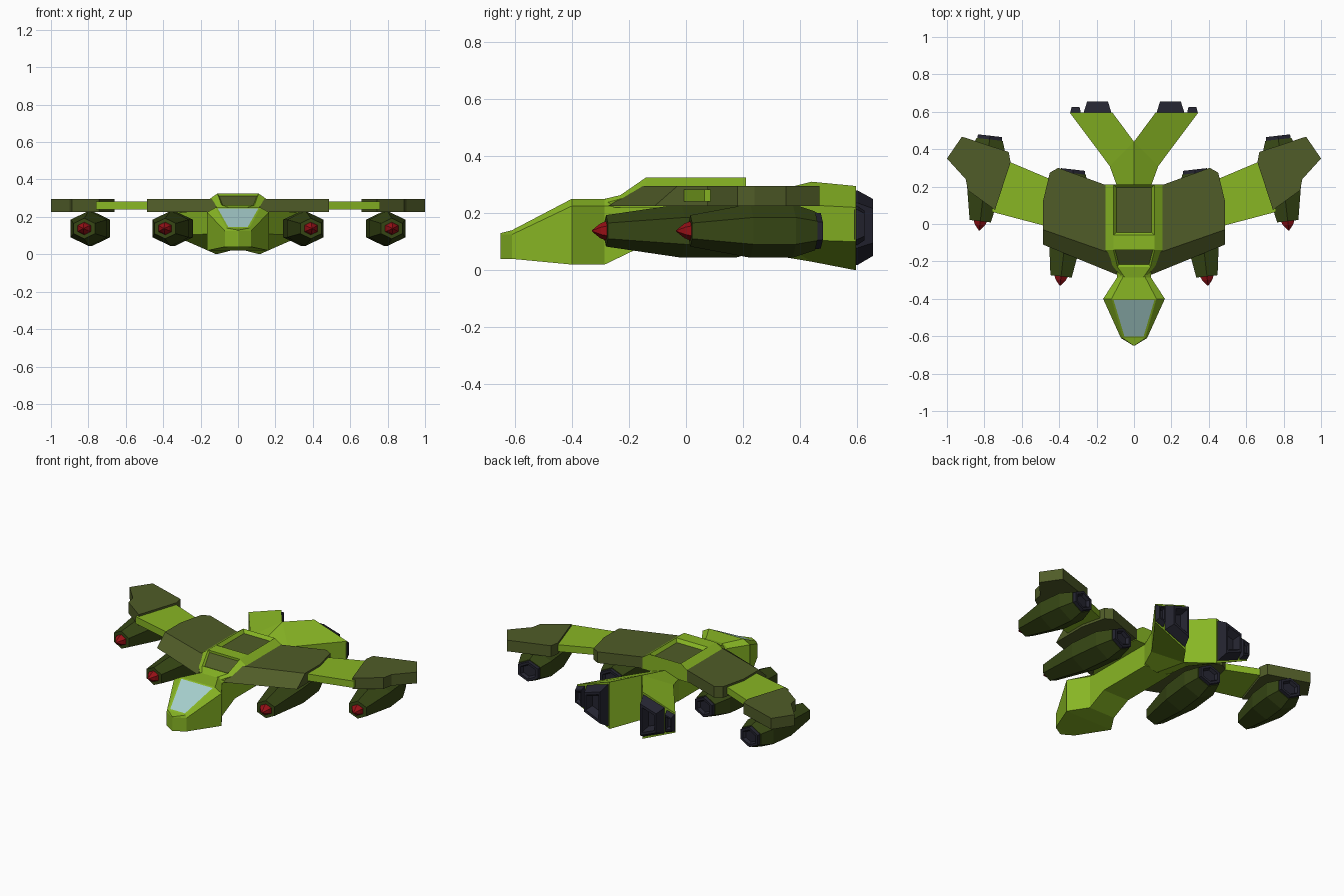
import bpy, bmesh, math
from mathutils import Vector, Matrix

cube = bpy.data.objects.get("Cube")
if cube:
    bpy.data.objects.remove(cube, do_unlink=True)


def srgb(r, g, b):
    lin = lambda c: c / 12.92 if c < 0.04045 else ((c + 0.055) / 1.055) ** 2.4
    return (*[lin(c / 255) for c in (r, g, b)], 1)


def material(name, rgb):
    mat = bpy.data.materials.new(name)
    mat.use_nodes = True
    mat.diffuse_color = srgb(*rgb)
    mat.node_tree.nodes["Principled BSDF"].inputs["Base Color"].default_value = srgb(*rgb)
    return mat


lime = material("lime green", (136, 182, 36))
olive = material("dark olive", (80, 92, 40))
forest = material("deep forest green", (54, 70, 20))
steel = material("dark blue steel", (36, 36, 48))
red = material("warning red", (150, 16, 22))
glass = material("pale blue glass", (166, 206, 204))


def loft(name, rings, mats, panels=(), mirror=False):
    """Skin a list of closed rings; panels = (centre y, inset, depth, material slot) on top faces."""
    bm = bmesh.new()
    rows = [[bm.verts.new(p) for p in ring] for ring in rings]
    n = len(rows[0])
    for a, b in zip(rows, rows[1:]):
        for i in range(n):
            j = (i + 1) % n
            bm.faces.new((a[i], a[j], b[j], b[i]))
    bm.faces.new(rows[0][::-1])
    bm.faces.new(rows[-1])
    bmesh.ops.recalc_face_normals(bm, faces=bm.faces)
    for y, thickness, depth, slot in panels:
        tops = [f for f in bm.faces if f.normal.z > 0.5 and abs(f.calc_center_median().x) < 0.001]
        face = min(tops, key=lambda f: abs(f.calc_center_median().y - y))
        bmesh.ops.inset_individual(bm, faces=[face], thickness=thickness, depth=depth)
        face.material_index = slot
    mesh = bpy.data.meshes.new(name)
    bm.to_mesh(mesh)
    bm.free()
    obj = bpy.data.objects.new(name, mesh)
    bpy.context.collection.objects.link(obj)
    for m in mats:
        mesh.materials.append(m)
    if mirror:
        obj.modifiers.new("Mirror", 'MIRROR').use_mirror_merge = False
    return obj


def section(y, *half):
    """Symmetric ring from a right-hand half profile of (x, z)."""
    return [(x, y, z) for x, z in half] + [(-x, y, z) for x, z in reversed(half)]


# Cockpit and narrow belly
loft("cockpit_and_belly", [
    section(-0.65, (0.004, 0.04), (0.004, 0.125), (0.003, 0.13)),
    section(-0.61, (0.07, 0.04), (0.07, 0.125), (0.06, 0.14)),
    section(-0.40, (0.165, 0.02), (0.165, 0.225), (0.12, 0.25)),
    section(-0.285, (0.09, 0.02), (0.09, 0.225), (0.06, 0.25)),
    section(-0.16, (0.09, 0.08), (0.09, 0.22), (0.06, 0.25)),
    section(0.21, (0.09, 0.08), (0.09, 0.22), (0.06, 0.25)),
], [lime, glass], [(-0.5, 0.014, 0, 1)])

# Raised spine with a sunken roof panel and a dark front hatch
full = [(0.165, 0.22), (0.165, 0.287), (0.11, 0.325)]
loft("spine", [
    section(-0.285, (0.065, 0.22), (0.065, 0.235), (0.05, 0.25)),
    section(-0.23, (0.11, 0.22), (0.11, 0.25), (0.088, 0.263)),
    section(-0.14, *full),
    section(-0.06, *full),
    section(0.21, *full),
], [lime, olive], [(0.08, 0.022, -0.02, 1), (-0.185, 0.012, -0.012, 1)])


# Wings, each a slab between a lower and an upper outline
def slab(name, low, high, z0, z1, mat):
    loft(name, [[(x, y, z0) for x, y in low], [(x, y, z1) for x, y in high]], [mat], mirror=True)


rear = [(0.487, 0.12), (0.45, 0.275), (0.405, 0.3), (0.1, 0.19)]
slab("inner_wing", [(0.09, -0.272), (0.487, -0.11)] + rear,
     [(0.1, -0.165), (0.487, -0.03)] + rear, 0.225, 0.295, olive)
mid = [(0.4, -0.03), (0.76, 0.065), (0.72, 0.355), (0.4, 0.22)]
slab("middle_wing", mid, mid, 0.24, 0.283, lime)
tip = [(0.743, 0.075), (0.888, 0.18), (0.9, 0.24), (1.0, 0.35),
       (0.92, 0.467), (0.67, 0.385), (0.66, 0.33)]
slab("wing_tip", tip, tip, 0.225, 0.295, olive)

# Forked tail
loft("tail_fork", [
    [(0, 0.2, 0.25), (0.09, 0.2, 0.22), (0.09, 0.2, 0.09), (0, 0.2, 0.07)],
    [(0, 0.44, 0.31), (0.13, 0.31, 0.235), (0.13, 0.31, 0.11), (0, 0.44, 0.03)],
    [(0.115, 0.595, 0.295), (0.343, 0.595, 0.22), (0.343, 0.595, 0.1), (0.115, 0.595, 0)],
], [lime], mirror=True)


# Tail exhausts with hollow ends
def exhaust(name, corners, length):
    cx = sum(x for x, z in corners) / 4
    cz = sum(z for x, z in corners) / 4
    steps = [(0.59, 1), (0.6, 1), (0.59 + length, 0.76), (0.59 + length, 0.6), (0.61, 0.4)]
    loft(name, [[(cx + (x - cx) * s, y, cz + (z - cz) * s) for x, z in corners]
                for y, s in steps], [steel], mirror=True)


exhaust("main_exhaust", [(0.122, 0.28), (0.268, 0.236), (0.268, 0.078), (0.122, 0.018)], 0.065)
exhaust("small_exhaust", [(0.285, 0.225), (0.34, 0.212), (0.34, 0.108), (0.285, 0.088)], 0.035)


# Hexagonal pods under the wings, toed so the rear points inwards
def hex_tube(name, place, profile, mat):
    rings = []
    for t, r in profile:
        angles = [math.radians(60 * i + 30) for i in range(6)]
        rings.append([place @ Vector((1.2 * r * math.cos(a), t, r * math.sin(a))) for a in angles])
    loft(name, rings, [mat], mirror=True)


def pod(name, x, y, length):
    place = Matrix.Translation((x, y, 0.138)) @ Matrix.Rotation(math.radians(6.5), 4, 'Z')
    hex_tube(name + "_body", place, [(0, 0.055), (length * 0.48, 0.094),
                                     (length * 0.82, 0.094), (length, 0.068)], forest)
    hex_tube(name + "_warhead", place, [(-0.05, 0.002), (-0.02, 0.026), (0.01, 0.038)], red)
    hex_tube(name + "_nozzle", place, [(length - 0.02, 0.066), (length + 0.02, 0.062),
                                       (length + 0.02, 0.046), (length + 0.003, 0.036)], steel)


pod("inner_pod", 0.39, -0.28, 0.555)
pod("outer_pod", 0.822, 0.015, 0.44)
